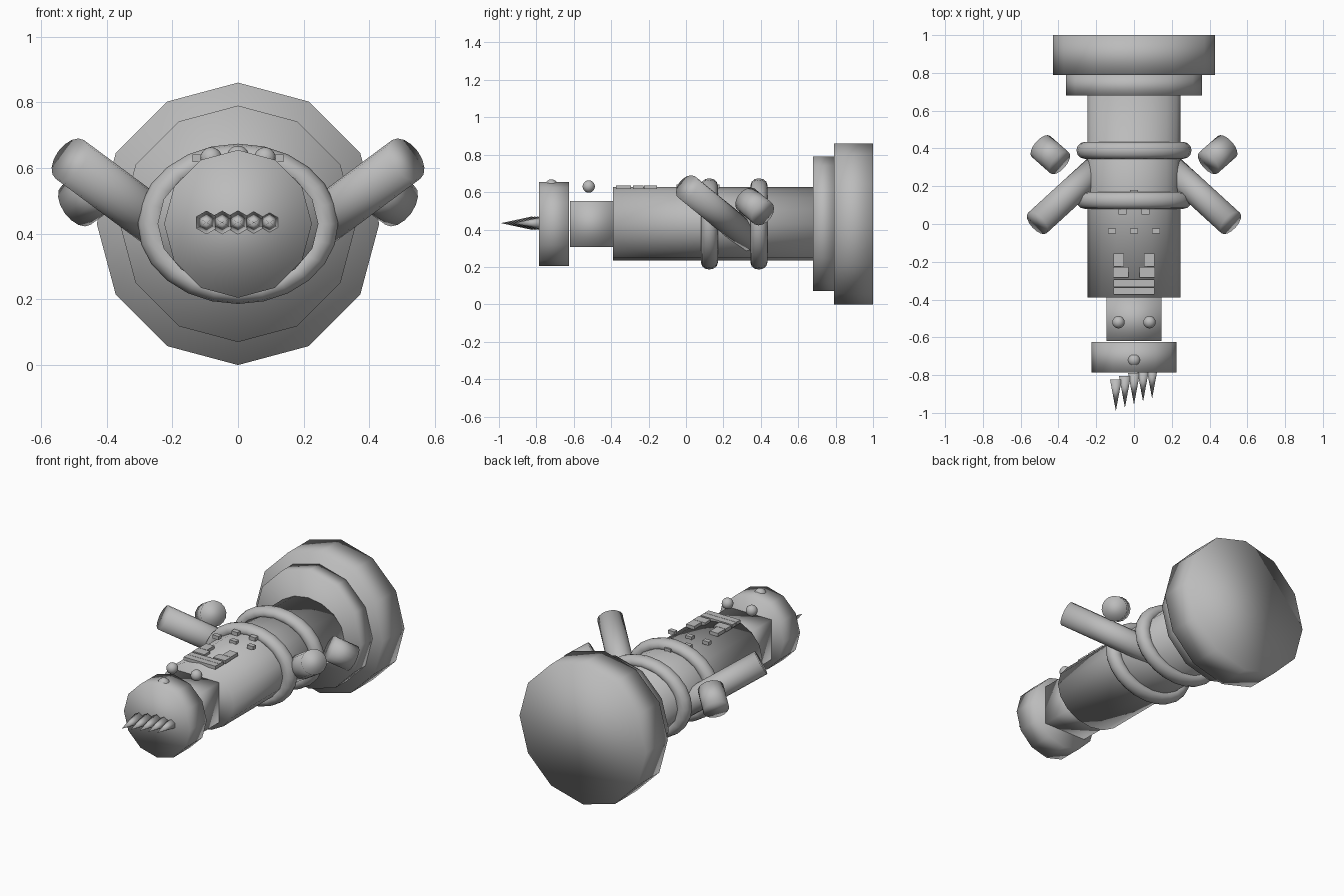
import bpy, bmesh, math
from mathutils import Matrix, Vector

if "Cube" in bpy.data.objects:
    bpy.data.objects.remove(bpy.data.objects["Cube"])

grey = bpy.data.materials.new("plain grey")
grey.diffuse_color = (0.5, 0.5, 0.5, 1)
grey.use_nodes = True
grey.node_tree.nodes["Principled BSDF"].inputs["Base Color"].default_value = grey.diffuse_color
CZ = 0.43  # height of the long axis


def finish(name, bm, smooth=True):
    me = bpy.data.meshes.new(name)
    bmesh.ops.recalc_face_normals(bm, faces=bm.faces[:])
    bm.to_mesh(me)
    bm.free()
    for p in me.polygons:
        p.use_smooth = smooth
    me.materials.append(grey)
    ob = bpy.data.objects.new(name, me)
    bpy.context.collection.objects.link(ob)
    return ob


def drum(name, y0, y1, r, sides=12, flat=1.0):
    """Cylinder lying along y, optionally flattened in z."""
    bm = bmesh.new()
    m = (Matrix.Translation((0, (y0 + y1) / 2, CZ))
         @ Matrix.Diagonal((1, 1, flat, 1))
         @ Matrix.Rotation(math.pi / 2, 4, 'X'))
    bmesh.ops.create_cone(bm, cap_ends=True, segments=sides, radius1=r,
                          radius2=r, depth=y1 - y0, matrix=m)
    return finish(name, bm)


def rod(name, a, b, r1, r2, sides=16):
    """Cylinder or cone from point a to point b."""
    a, b = Vector(a), Vector(b)
    d = b - a
    m = Matrix.Translation((a + b) / 2) @ d.to_track_quat('Z', 'Y').to_matrix().to_4x4()
    bm = bmesh.new()
    bmesh.ops.create_cone(bm, cap_ends=True, segments=sides, radius1=r1,
                          radius2=r2, depth=d.length, matrix=m)
    return finish(name, bm)


def ball(name, c, r):
    bm = bmesh.new()
    bmesh.ops.create_uvsphere(bm, u_segments=16, v_segments=10, radius=r,
                              matrix=Matrix.Translation(c))
    return finish(name, bm)


def box(name, c, size, smooth=False):
    bm = bmesh.new()
    bmesh.ops.create_cube(bm, size=1, matrix=Matrix.Translation(c) @ Matrix.Diagonal((*size, 1)))
    return finish(name, bm, smooth)


# stepped base discs, body, neck and head along the y axis
drum("base_disc", 0.79, 1.0, 0.43)
drum("base_step", 0.68, 0.79, 0.36)
drum("body", -0.39, 0.68, 0.245, 16, 0.8)
box("neck", (0, -0.505, CZ), (0.29, 0.23, 0.245), True)
drum("head", -0.785, -0.625, 0.225)

# rings round the body
for i, y in enumerate((0.125, 0.39)):
    bpy.ops.mesh.primitive_torus_add(major_segments=24, minor_segments=12,
                                     major_radius=0.26, minor_radius=0.045,
                                     location=(0, y, CZ), rotation=(math.pi / 2, 0, 0))
    ring = bpy.context.object
    ring.name = f"ring_{i + 1}"
    ring.scale = (1, 0.8, 1)
    ring.data.materials.append(grey)
    for p in ring.data.polygons:
        p.use_smooth = True

# arms, hand stumps and eyes, mirrored
axis = Vector((0.66, 0.58, -0.48)).normalized() * 0.075
for s, side in ((1, "right"), (-1, "left")):
    rod(f"arm_{side}", (s * 0.14, 0.345, 0.35), (s * 0.512, 0.005, 0.626), 0.073, 0.073)
    c = Vector((s * 0.443, 0.367, 0.523))
    d = Vector((s * axis.x, axis.y, axis.z))
    rod(f"hand_{side}", c - d, c + d, 0.074, 0.074)
    ball(f"eye_{side}", (s * 0.082, -0.52, 0.63), 0.033)

ball("nose", (0, -0.72, 0.633), 0.035)

# row of spikes on the front of the head
for i in range(5):
    x = (i - 2) * 0.048
    y = -0.822 + i * 0.0165
    rod(f"spike_{i + 1}", (x, y, 0.434), (x, y - 0.168, 0.434), 0.036, 0.0, 6)

# raised plates on top of the body
TOP = 0.626
for i, y in enumerate((-0.354, -0.314)):
    box(f"long_plate_{i + 1}", (0, y, TOP), (0.215, 0.038, 0.02))
for s, side in ((1, "right"), (-1, "left")):
    box(f"inner_plate_{side}", (s * 0.07, -0.255, TOP), (0.08, 0.055, 0.02))
    box(f"outer_plate_{side}", (s * 0.08, -0.19, TOP), (0.055, 0.07, 0.02))

# small studs in a triangle
for i, (x, y) in enumerate(((-0.117, -0.037), (0, -0.037), (0.117, -0.037),
                            (-0.06, 0.065), (0.06, 0.065), (0, 0.165))):
    box(f"stud_{i + 1}", (x, y, 0.63), (0.042, 0.028, 0.022))
